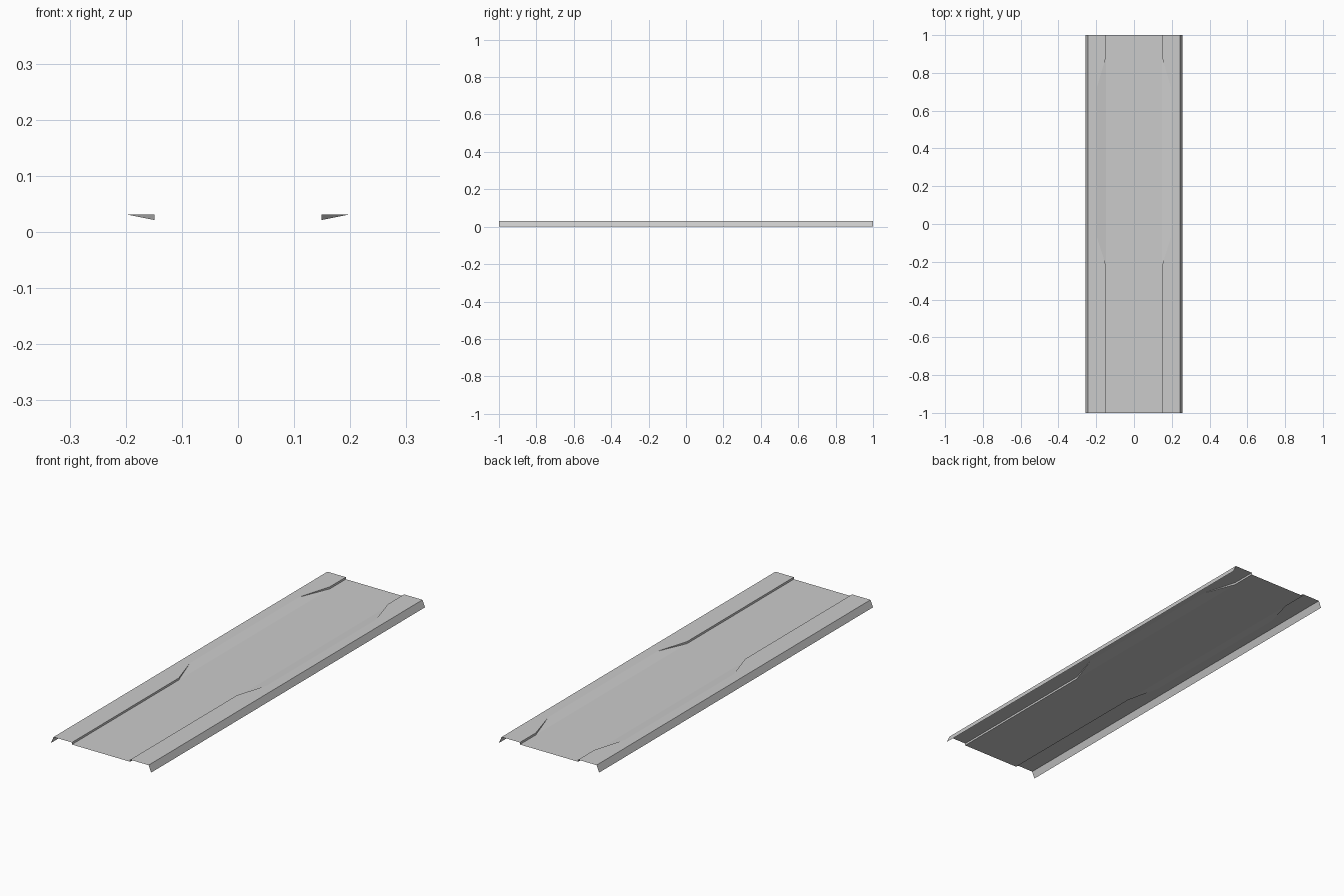
import bpy, bmesh

if "Cube" in bpy.data.objects:
    bpy.data.objects.remove(bpy.data.objects["Cube"])

TOP, FLOOR = 0.031, 0.0215      # heights of the raised rim and sunken deck
INNER, WIDE = 0.149, 0.196      # rim edge: normal, and where it slopes away
STATIONS = [(-1, INNER), (-0.22, INNER), (-0.07, WIDE),
            (0.724, WIDE), (0.883, INNER), (1, INNER)]

bm = bmesh.new()


def section(y, rim):
    """Half cross-section from the outer flange to the deck edge."""
    return [bm.verts.new((x, y, z)) for x, z in
            ((0.256, 0), (0.243, TOP), (rim, TOP), (INNER, FLOOR), (0, FLOOR))]


# Skin the half sections along the length
rows = [section(y, rim) for y, rim in STATIONS]
for a, b in zip(rows, rows[1:]):
    for i in range(4):
        if i == 2 and (a[2].co.x != b[2].co.x):
            # twisted ramp: split so the end triangle stays flat
            if a[2].co.x < b[2].co.x:
                tris = ((a[2], a[3], b[2]), (a[3], b[3], b[2]))
            else:
                tris = ((a[2], a[3], b[2]), (a[3], b[3], b[2]))
                tris = ((b[2], a[2], b[3]), (a[2], a[3], b[3]))
            for t in tris:
                bm.faces.new(t)
        else:
            bm.faces.new((a[i], b[i], b[i + 1], a[i + 1]))

# Mirror to the other side and weld down the middle
bmesh.ops.mirror(bm, geom=bm.verts[:] + bm.edges[:] + bm.faces[:],
                 axis='X', merge_dist=0.0001)
bmesh.ops.remove_doubles(bm, verts=bm.verts, dist=0.0001)
bmesh.ops.recalc_face_normals(bm, faces=bm.faces)
if sum(f.normal.z * f.calc_area() for f in bm.faces) < 0:
    bmesh.ops.reverse_faces(bm, faces=bm.faces)

mesh = bpy.data.meshes.new("folded_panel")
bm.to_mesh(mesh)
bm.free()
panel = bpy.data.objects.new("folded_panel", mesh)
bpy.context.collection.objects.link(panel)
